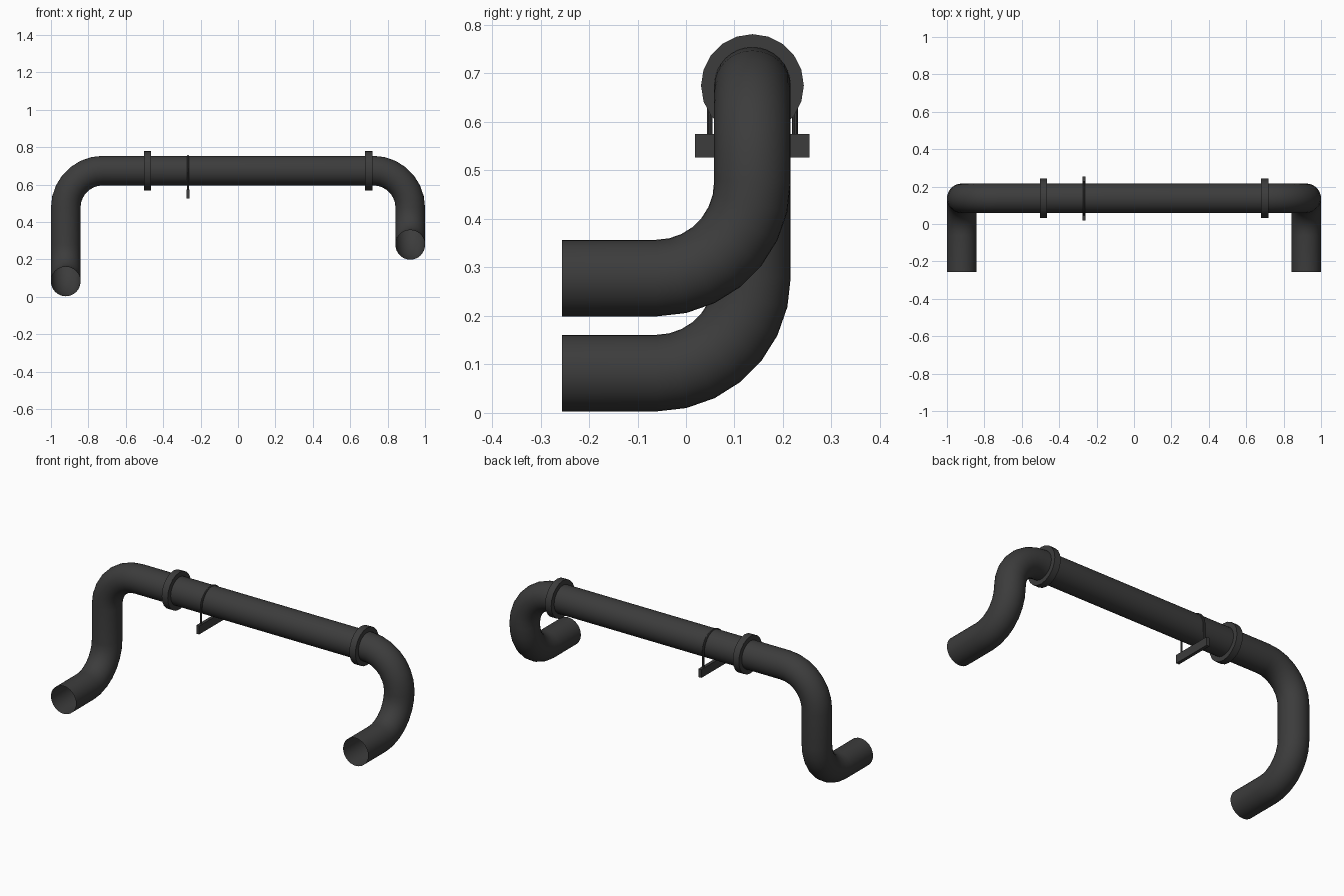
import bpy, bmesh, math
from mathutils import Vector, Matrix

if "Cube" in bpy.data.objects:
    bpy.data.objects.remove(bpy.data.objects["Cube"])

PY, PZ, R = 0.137, 0.675, 0.079      # main run axis and pipe radius
mat = bpy.data.materials.new("dark_plastic")
mat.diffuse_color = (0.045, 0.045, 0.045, 1)
mat.use_nodes = True
mat.node_tree.nodes["Principled BSDF"].inputs["Base Color"].default_value = mat.diffuse_color


def finish(name, bm, smooth=True):
    bmesh.ops.recalc_face_normals(bm, faces=bm.faces)
    me = bpy.data.meshes.new(name)
    bm.to_mesh(me)
    bm.free()
    ob = bpy.data.objects.new(name, me)
    bpy.context.collection.objects.link(ob)
    me.materials.append(mat)
    if smooth:
        bpy.ops.object.select_all(action='DESELECT')
        bpy.context.view_layer.objects.active = ob
        ob.select_set(True)
        bpy.ops.object.shade_smooth_by_angle(angle=math.radians(35))
    return ob


def rounded_path(corners, radius, steps):
    """Points and tangents of a right-angled path with arc corners."""
    pts = [Vector(c) for c in corners]
    out = [(pts[0], (pts[1] - pts[0]).normalized())]
    for a, b, c in zip(pts, pts[1:], pts[2:]):
        u, v = (b - a).normalized(), (c - b).normalized()
        centre = b + (v - u) * radius
        for i in range(steps + 1):
            t = i / steps * math.pi / 2
            p = centre + radius * (u * math.sin(t) - v * math.cos(t))
            if (p - out[-1][0]).length > 0.004:
                out.append((p, u * math.cos(t) + v * math.sin(t)))
    out.append((pts[-1], (pts[-1] - pts[-2]).normalized()))
    return out


def tube(name, path, radius, sides, caps=False):
    """Sweep a circle along the path."""
    bm = bmesh.new()
    rings, old = [], path[0][1]
    side = old.orthogonal().normalized()
    for p, t in path:
        side = old.rotation_difference(t) @ side
        old = t
        up = t.cross(side)
        rings.append([bm.verts.new(p + radius * (side * math.cos(a) + up * math.sin(a)))
                      for a in (2 * math.pi * k / sides for k in range(sides))])
    for r0, r1 in zip(rings, rings[1:]):
        for k in range(sides):
            j = (k + 1) % sides
            bm.faces.new((r0[k], r0[j], r1[j], r1[k]))
    if caps:
        bm.faces.new(rings[0])
        bm.faces.new(rings[-1])
    return finish(name, bm)


def collar(name, x, width, outer, inner, sides):
    """Ring around the main run."""
    bm = bmesh.new()
    prof = [(x - width / 2, inner), (x - width / 2, outer), (x + width / 2, outer), (x + width / 2, inner)]
    loops = []
    for k in range(sides):
        a = 2 * math.pi * k / sides
        loops.append([bm.verts.new((px, PY + r * math.sin(a), PZ + r * math.cos(a))) for px, r in prof])
    for k in range(sides):
        l0, l1 = loops[k], loops[(k + 1) % sides]
        for i in range(4):
            j = (i + 1) % 4
            bm.faces.new((l0[i], l0[j], l1[j], l1[i]))
    return finish(name, bm)


# open-ended pipe with four elbows
tube("pipe", rounded_path([(-0.921, -0.256, 0.082), (-0.921, PY, 0.082), (-0.921, PY, PZ),
                           (0.921, PY, PZ), (0.921, PY, 0.278), (0.921, -0.256, 0.278)],
                          0.198, 7), R, 32)

# joint collars
for side, x in (("left", -0.484), ("right", 0.699)):
    collar(side + "_collar", x, 0.038, 0.106, R - 0.003, 20)

# U-bolt over the pipe
BX, BR, BZ = -0.267, 0.088, 0.664
tube("u_bolt", rounded_path([(BX, PY - BR, 0.535), (BX, PY - BR, BZ + BR),
                             (BX, PY + BR, BZ + BR), (BX, PY + BR, 0.535)], BR, 8),
     0.006, 10, caps=True)

# hanger bar under the pipe
bm = bmesh.new()
bmesh.ops.create_cube(bm, size=1, matrix=Matrix.Translation((BX, PY, 0.551))
                      @ Matrix.Diagonal((0.018, 0.236, 0.048, 1)))
finish("hanger_bar", bm, smooth=False)
